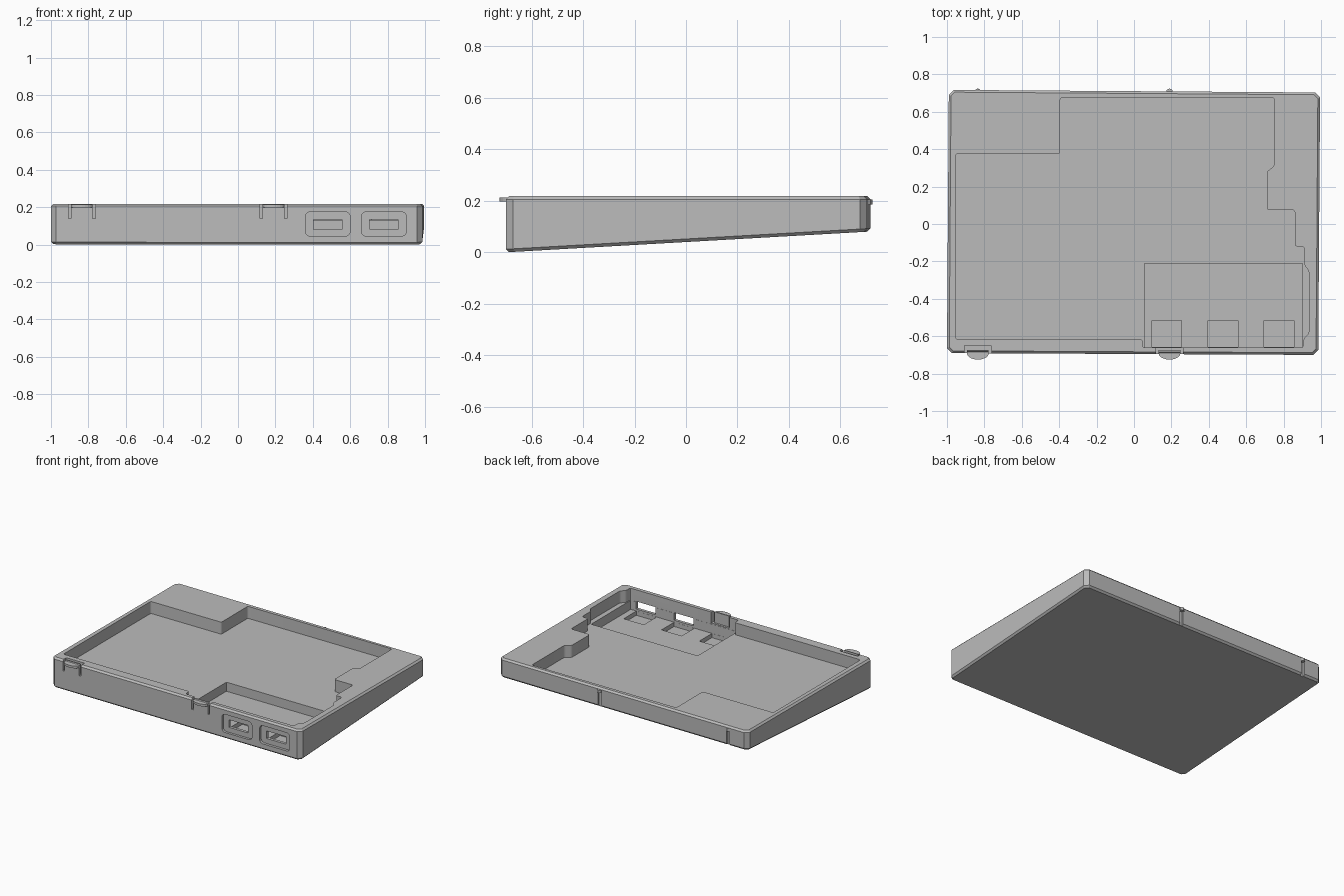
import bpy, bmesh, math

default = bpy.data.objects.get("Cube")
if default:
    bpy.data.objects.remove(default)

TOP = 0.218
FLOOR, DEEP, SLOT = 0.132, 0.067, 0.037
LATCH_X = (-0.835, 0.19)

plastic = bpy.data.materials.new("Grey plastic")
plastic.use_nodes = True
grey = (0.5, 0.5, 0.5, 1)
plastic.diffuse_color = grey
plastic.node_tree.nodes["Principled BSDF"].inputs["Base Color"].default_value = grey


def prism(name, outline, z0, z1, rounding=0, slope=0, chamfer=0, segments=3):
    """Extrude an x-y outline; slope lifts the underside towards the back."""
    bm = bmesh.new()
    low = [bm.verts.new((x, y, z0 + slope * (y + 0.7))) for x, y in outline]
    high = [bm.verts.new((x, y, z1)) for x, y in outline]
    n = len(outline)
    bm.faces.new(low[::-1])
    bm.faces.new(high)
    uprights = []
    for i in range(n):
        j = (i + 1) % n
        bm.faces.new((low[i], low[j], high[j], high[i]))
        uprights.append(bm.edges.get((low[i], high[i])))
    bmesh.ops.recalc_face_normals(bm, faces=bm.faces[:])
    if rounding:
        bmesh.ops.bevel(bm, geom=uprights, offset=rounding, segments=segments,
                        affect='EDGES', profile=0.5)
    if chamfer:
        bm.normal_update()
        rims = [e for e in bm.edges
                if any(abs(f.normal.z) > 0.9 for f in e.link_faces)]
        bmesh.ops.bevel(bm, geom=rims, offset=chamfer, segments=1, affect='EDGES')
    mesh = bpy.data.meshes.new(name)
    bm.to_mesh(mesh)
    bm.free()
    mesh.materials.append(plastic)
    obj = bpy.data.objects.new(name, mesh)
    bpy.context.collection.objects.link(obj)
    return obj


def block(name, x0, x1, y0, y1, z0, z1):
    return prism(name, [(x0, y0), (x1, y0), (x1, y1), (x0, y1)], z0, z1)


def port(name, x, z, w, h, y0, y1, rounding):
    """Rounded rectangle facing the front, running from y0 back to y1."""
    obj = prism(name, [(x - w, z - h), (x + w, z - h), (x + w, z + h), (x - w, z + h)],
                -y1, -y0, rounding)
    for v in obj.data.vertices:
        a, b, c = v.co
        v.co = (a, -c, b)
    obj.data.flip_normals()
    bm = bmesh.new()
    bm.from_mesh(obj.data)
    bmesh.ops.recalc_face_normals(bm, faces=bm.faces[:])
    bm.to_mesh(obj.data)
    bm.free()
    return obj


# Wedge-shaped case
case = prism("case", [(-1, -0.69), (0.985, -0.70), (0.995, 0.703), (-0.99, 0.717)],
             0, TOP, rounding=0.027, slope=0.057, chamfer=0.012, segments=1)

cutters = []

# Stepped main pocket
cutters.append(prism("main_pocket", [
    (-0.955, -0.615), (0.045, -0.615), (0.045, -0.66), (0.905, -0.66),
    (0.905, -0.615), (0.935, -0.585), (0.935, -0.25), (0.91, -0.22),
    (0.91, -0.12), (0.86, -0.12), (0.86, 0.075), (0.71, 0.075), (0.71, 0.28),
    (0.75, 0.31), (0.75, 0.675), (-0.395, 0.675), (-0.395, 0.375),
    (-0.955, 0.375)], FLOOR, 0.3, rounding=0.012))

# Deeper bay with three connector slots
cutters.append(block("bay", 0.055, 0.9, -0.659, -0.21, DEEP, 0.29))
for x in (0.175, 0.475, 0.775):
    cutters.append(block("slot", x - 0.08, x + 0.08, -0.658, -0.515, SLOT, 0.28))

# Front ports: shallow surround and through hole
for x in (0.48, 0.78):
    cutters.append(port("port_surround", x, 0.11, 0.12, 0.065, -0.8, -0.68, 0.025))
    cutters.append(port("port_hole", x, 0.108, 0.077, 0.027, -0.79, -0.6, 0.004))

# Latch reliefs, latch slits and rear grooves
for x in LATCH_X:
    cutters.append(block("latch_relief", x - 0.07, x + 0.07, -0.675, -0.65, 0.14, 0.27))
    for side in (-1, 1):
        c = x + side * 0.065
        cutters.append(block("latch_slit", c - 0.007, c + 0.007, -0.8, -0.652, 0.14, 0.26))
    cutters.append(block("rear_groove", x - 0.013, x + 0.013, 0.698, 0.8, 0.05, 0.185))

for cutter in cutters:
    mod = case.modifiers.new(cutter.name, 'BOOLEAN')
    mod.operation = 'DIFFERENCE'
    mod.solver = 'EXACT'
    mod.object = cutter
    cutter.hide_render = True

# Bake the cuts and discard the cutters
bpy.context.view_layer.update()
graph = bpy.context.evaluated_depsgraph_get()
baked = bpy.data.meshes.new_from_object(case.evaluated_get(graph))
case.modifiers.clear()
case.data = baked
for cutter in cutters:
    bpy.data.objects.remove(cutter)

# Curved latch tabs at the front, small nubs at the back
for x in LATCH_X:
    arc = [(x + 0.058 * math.cos(t), -0.692 + 0.033 * math.sin(t))
           for t in (math.pi + math.pi * i / 10 for i in range(11))]
    prism("latch_tab", arc + [(x + 0.058, -0.68), (x - 0.058, -0.68)], 0.197, 0.213)
    nub = [(x - 0.02, 0.69), (x + 0.02, 0.69), (x + 0.016, 0.716),
           (x, 0.725), (x - 0.016, 0.716)]
    prism("rear_nub", nub, 0.185, 0.205)

# Crisp shading
bpy.ops.object.select_all(action='DESELECT')
case.select_set(True)
bpy.context.view_layer.objects.active = case
bpy.ops.object.shade_smooth_by_angle(angle=math.radians(25))
